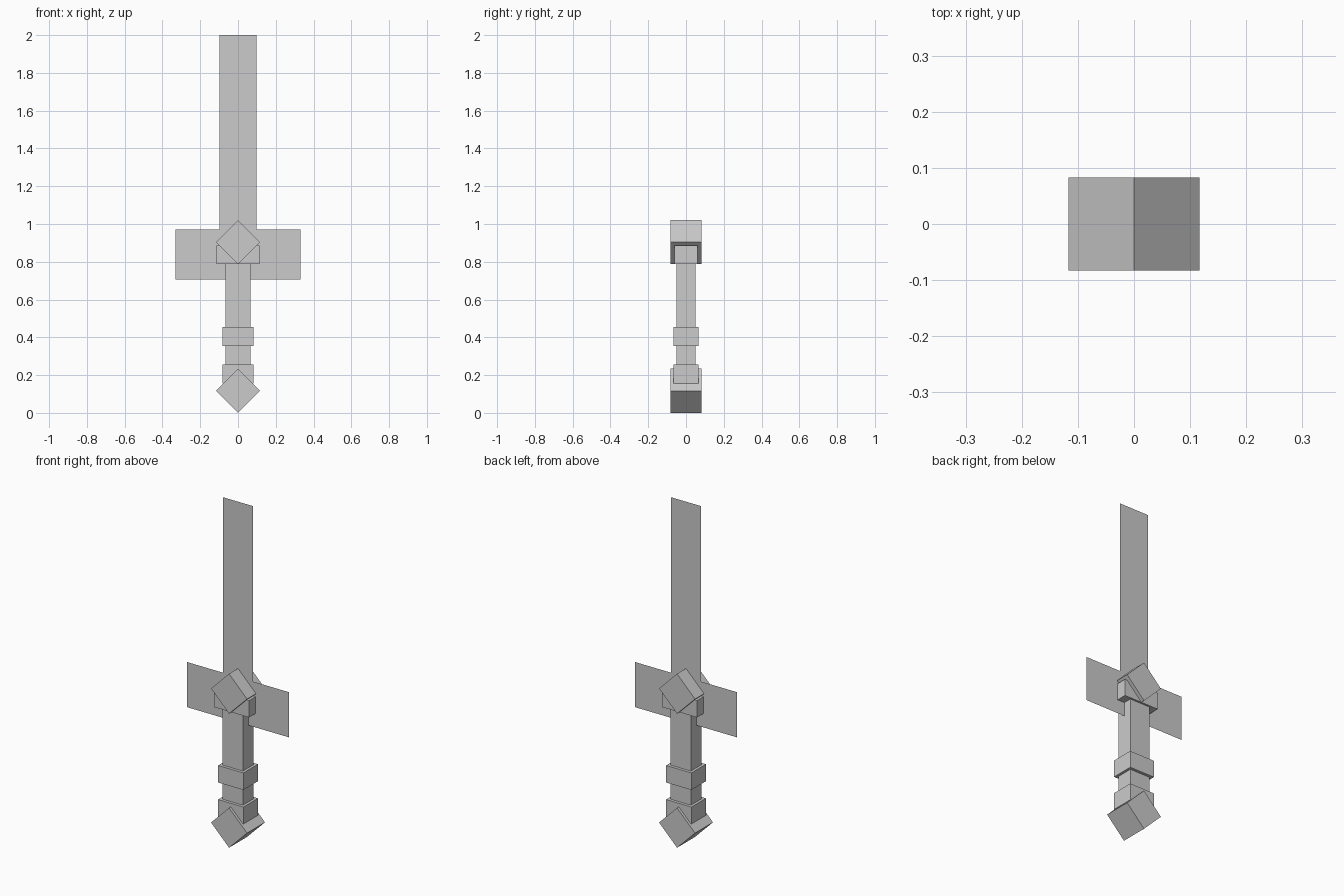
import bpy
import math

cube = bpy.data.objects.get("Cube")
if cube:
    bpy.data.objects.remove(cube, do_unlink=True)

# One plain grey for the whole sword
grey = bpy.data.materials.new("plain_grey")
grey.use_nodes = True
colour = (0.6, 0.6, 0.6, 1)
grey.diffuse_color = colour
grey.node_tree.nodes["Principled BSDF"].inputs["Base Color"].default_value = colour


def finish(name, size):
    ob = bpy.context.object
    ob.name = name
    ob.scale = size
    bpy.ops.object.transform_apply(location=False, rotation=False, scale=True)
    ob.data.materials.append(grey)
    return ob


def box(name, width, depth, bottom, top):
    bpy.ops.mesh.primitive_cube_add(size=1, location=(0, 0, (bottom + top) / 2))
    return finish(name, (width, depth, top - bottom))


def sheet(name, width, bottom, top):
    # Upright flat panel facing the front
    bpy.ops.mesh.primitive_plane_add(size=1, location=(0, 0, (bottom + top) / 2),
                                     rotation=(math.pi / 2, 0, 0))
    return finish(name, (width, top - bottom, 1))


def diamond(name, centre, radius, depth):
    # Square block turned on its corner
    side = radius * math.sqrt(2)
    ob = box(name, side, depth, centre - side / 2, centre + side / 2)
    ob.rotation_euler.y = math.pi / 4
    return ob


# Flat blade and crossguard
sheet("blade", 0.196, 0.97, 2.0)
sheet("crossguard", 0.662, 0.705, 0.97)

# Handle with its collar and rings
box("grip", 0.134, 0.1, 0.16, 0.8)
box("collar", 0.228, 0.122, 0.787, 0.886)
for name, bottom in (("middle_ring", 0.355), ("lower_ring", 0.155)):
    box(name, 0.164, 0.134, bottom, bottom + 0.1)

# Diamond blocks on the guard and at the end
diamond("guard_block", 0.904, 0.117, 0.166)
diamond("pommel", 0.117, 0.117, 0.166)
